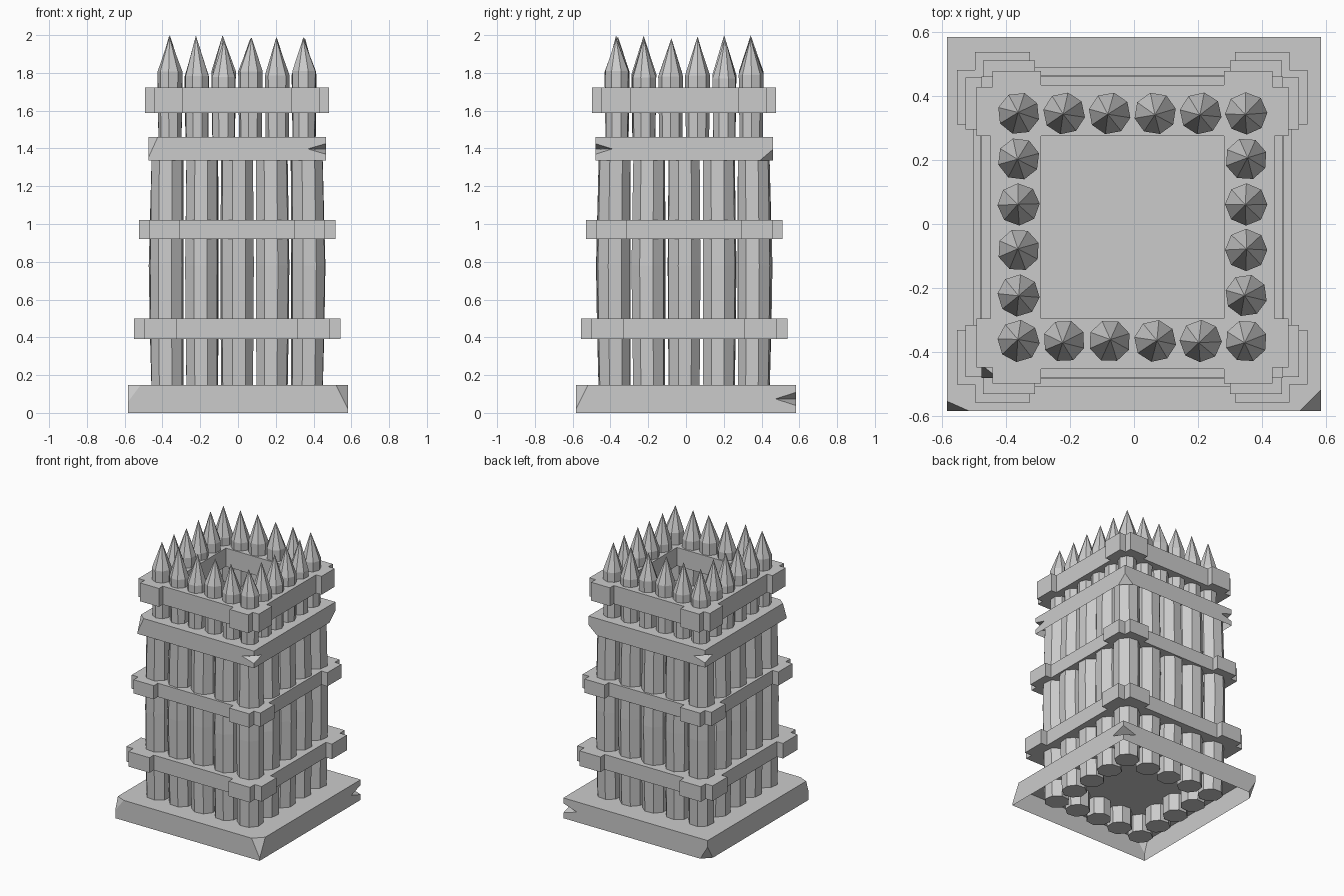
import bpy, bmesh, math, random
from mathutils import Vector, Matrix

random.seed(4)
if "Cube" in bpy.data.objects:
    bpy.data.objects.remove(bpy.data.objects["Cube"])

grey = bpy.data.materials.new("weathered_grey")
grey.use_nodes = True
grey.diffuse_color = (0.6, 0.6, 0.6, 1)
grey.node_tree.nodes["Principled BSDF"].inputs["Base Color"].default_value = (0.6, 0.6, 0.6, 1)

CENTRE = Vector((-0.005, -0.01, 0))


def finish(bm, name, offset=(0, 0, 0)):
    bmesh.ops.remove_doubles(bm, verts=bm.verts, dist=0.0001)
    bmesh.ops.recalc_face_normals(bm, faces=bm.faces)
    mesh = bpy.data.meshes.new(name)
    bm.to_mesh(mesh)
    bm.free()
    mesh.materials.append(grey)
    obj = bpy.data.objects.new(name, mesh)
    obj.location = offset
    bpy.context.collection.objects.link(obj)
    return obj


def add_face(bm, points):
    return bm.faces.new([bm.verts.new(p) for p in points])


# Square slab, open underneath, with each corner chipped at the top, bottom or middle
def slab(name, half, low, high, chips, offset):
    bm = bmesh.new()
    signs = [(-1, -1), (1, -1), (1, 1), (-1, 1)]
    corners = [Vector((sx * half, sy * half, 0)) for sx, sy in signs]
    up = Vector((0, 0, 1))
    before, after, lid = [], [], []
    for i, (kind, back, ahead, drop) in enumerate(chips):
        c = corners[i]
        q = c + (corners[i - 1] - c).normalized() * back
        r = c + (corners[(i + 1) % 4] - c).normalized() * ahead
        top, bottom = c + up * high, c + up * low
        if kind == "top":
            q, r, d = q + up * high, r + up * high, c + up * (high - drop)
            before.append([q, d, bottom])
            after.append([r, d, bottom])
            lid += [q, r]
            add_face(bm, [q, d, r])
        elif kind == "bottom":
            q, r, d = q + up * low, r + up * low, c + up * (low + drop)
            before.append([top, d, q])
            after.append([top, d, r])
            lid.append(top)
            add_face(bm, [q, r, d])
        else:
            mid = (low + high) / 2
            q, r = q + up * mid, r + up * mid
            a, b = c + up * (mid + drop), c + up * (mid - drop)
            before.append([top, a, q, b, bottom])
            after.append([top, a, r, b, bottom])
            lid.append(top)
            add_face(bm, [a, q, r])
            add_face(bm, [b, r, q])
    for i in range(4):
        add_face(bm, after[i] + before[(i + 1) % 4][::-1])
    add_face(bm, lid)
    return finish(bm, name, offset)


# Horizontal binding ring with raised plates beside each corner
def binding(name, scale, low, high):
    bm = bmesh.new()
    inner, notch, middle, outer = (v * scale for v in (0.285, 0.437, 0.443, 0.487))
    half = [(inner, inner), (notch, notch), (notch, outer), (inner, outer), (inner, middle)]
    outline = half + [(-x, y) for x, y in reversed(half)]
    for k in range(4):
        turn = Matrix.Rotation(k * math.pi / 2, 3, "Z")
        add_face(bm, [turn @ Vector((x, y, low)) for x, y in outline])
    bmesh.ops.remove_doubles(bm, verts=bm.verts, dist=0.0001)
    result = bmesh.ops.extrude_face_region(bm, geom=bm.faces[:])
    moved = [g for g in result["geom"] if isinstance(g, bmesh.types.BMVert)]
    bmesh.ops.translate(bm, verts=moved, vec=(0, 0, high - low))
    return finish(bm, name, CENTRE)


# Eight-sided log lofted through (radius, height, outward shift) rings, optionally pointed
def log(name, x, y, rings, turn, tip=None):
    bm = bmesh.new()
    away = Vector((x, y, 0)).normalized()
    loops = []
    for radius, z, shift in rings:
        angles = [turn + k * math.pi / 4 for k in range(8)]
        loops.append([bm.verts.new(away * shift + Vector((radius * math.cos(a), radius * math.sin(a), z)))
                      for a in angles])
    for lower, upper in zip(loops, loops[1:]):
        for k in range(8):
            n = (k + 1) % 8
            bm.faces.new([lower[k], lower[n], upper[n], upper[k]])
    bm.faces.new(loops[0][::-1])
    if tip:
        point = bm.verts.new((random.uniform(-0.006, 0.006), random.uniform(-0.006, 0.006), tip))
        for k in range(8):
            bm.faces.new([loops[-1][k], loops[-1][(k + 1) % 8], point])
    else:
        bm.faces.new(loops[-1])
    return finish(bm, name, (x, y, 0))


# Positions around the edge of a square grid
def around(count, half):
    steps = [half * (2 * i / (count - 1) - 1) for i in range(count)]
    return [(x, y) for x in steps for y in steps if max(abs(x), abs(y)) > half - 0.001]


# Foundation and fighting platform
slab("foundation_slab", 0.583, 0, 0.148,
     [("top", 0.03, 0.068, 0.09), ("top", 0.065, 0.065, 0.13),
      ("middle", 0.11, 0.11, 0.035), ("bottom", 0.06, 0.06, 0.1)], (0, 0, 0))
slab("platform_slab", 0.47, 1.335, 1.46,
     [("top", 0.04, 0.05, 0.11), ("middle", 0.095, 0.09, 0.028),
      ("bottom", 0.07, 0.07, 0.06), ("middle", 0.09, 0.09, 0.028)], CENTRE)

# Bindings
binding("lower_binding", 1.123, 0.39, 0.5)
binding("middle_binding", 1.068, 0.92, 1.02)
binding("upper_binding", 1.0, 1.588, 1.722)

# Wall logs, slightly bowed outward
for i, (x, y) in enumerate(around(5, 0.368)):
    bow = random.uniform(0.002, 0.014)
    rings = [(0.086, 0.02, 0), (0.09, 0.45, bow * 0.7), (0.092, 0.78, bow), (0.087, 1.4, 0)]
    log(f"wall_log_{i + 1}", x + CENTRE.x, y + CENTRE.y, rings,
        math.pi / 8 + random.uniform(-0.15, 0.15))

# Pointed stakes of the parapet
for i, (x, y) in enumerate(around(6, 0.355)):
    shoulder = 1.79 + random.uniform(-0.02, 0.02)
    rings = [(0.061, 1.42, 0), (0.066, shoulder, 0)]
    log(f"parapet_stake_{i + 1}", x + CENTRE.x, y + CENTRE.y, rings,
        random.uniform(0, math.pi / 4), tip=1.99 + random.uniform(-0.01, 0.01))
